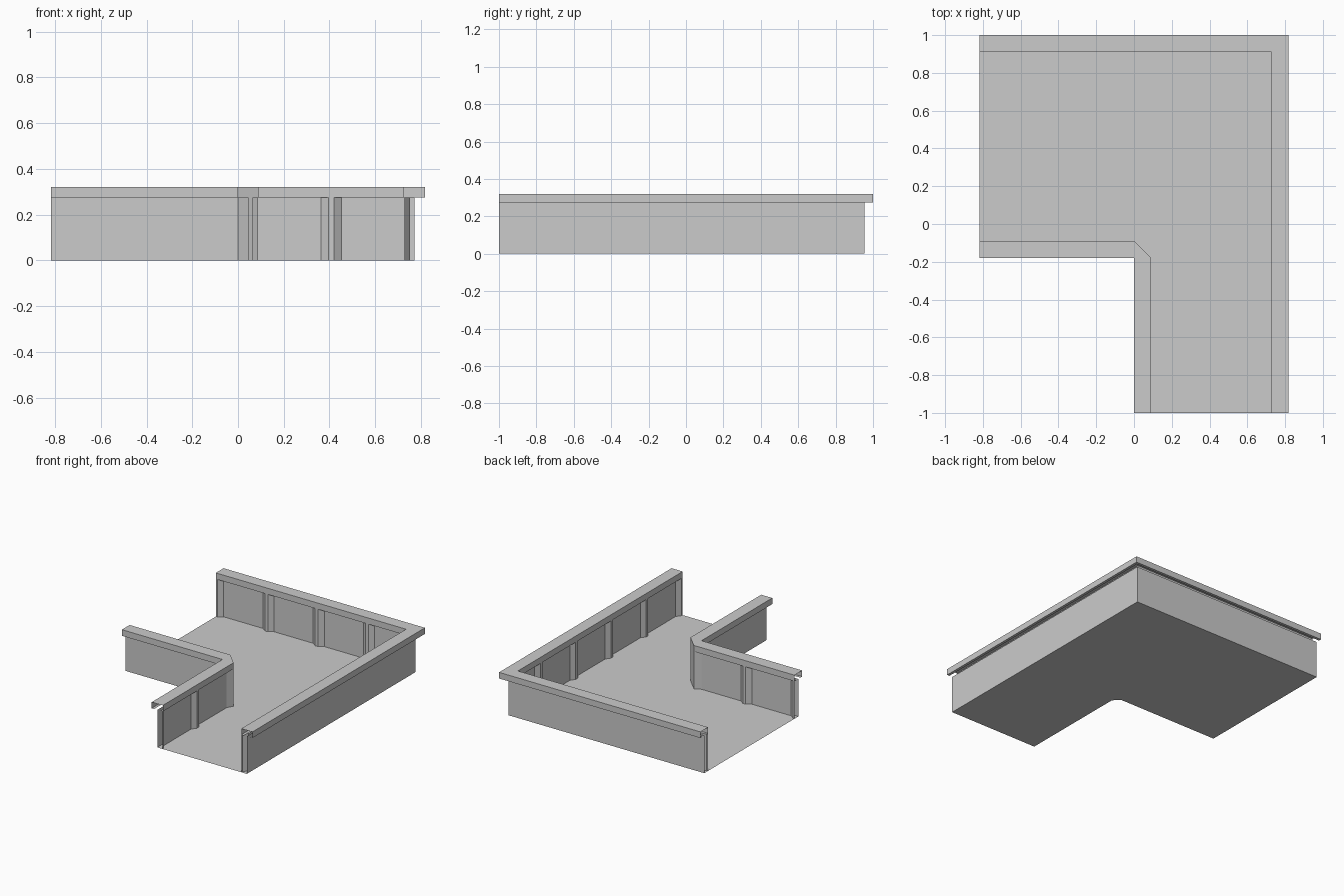
import bpy, bmesh

if "Cube" in bpy.data.objects:
    bpy.data.objects.remove(bpy.data.objects["Cube"])

X, Y, C = 0.817, 1.0, -0.18      # half extents, y of the inside corner
ZL, ZT = 0.275, 0.32             # rail underside and top
MID, BASE, PEAK = 0.045, 0.064, 0.088  # wall offsets from the rail's outside edge
STEP = 0.4085                    # pillar spacing


def outer(d):
    return [(-X, Y - d), (X - d, Y - d), (X - d, -Y)]


def inner(d):
    # the inside corner gets a chamfer that grows with the offset
    return [(-X, C + d), (0, C + d), (d, C), (d, -Y)]


def make(name, rows, flip=False):
    """Skin a grid of point rows into a sheet."""
    bm = bmesh.new()
    grid = [[bm.verts.new(p) for p in row] for row in rows]
    for a, b in zip(grid, grid[1:]):
        for i in range(len(a) - 1):
            q = [a[i], a[i + 1], b[i + 1], b[i]]
            bm.faces.new(q[::-1] if flip else q)
    bmesh.ops.remove_doubles(bm, verts=bm.verts, dist=1e-5)
    me = bpy.data.meshes.new(name)
    bm.to_mesh(me)
    bm.free()
    ob = bpy.data.objects.new(name, me)
    bpy.context.collection.objects.link(ob)
    return ob


def wall(name, pts, flip):
    return make(name, [[(x, y, z) for x, y in pts] for z in (0, ZL)], flip)


def pillars(start, end, centres):
    """(position, offset) pairs along a run, with a trapezoid bump per centre."""
    out = []
    for c in centres:
        for s, d in ((-0.045, BASE), (-0.012, PEAK), (0.012, PEAK), (0.045, BASE)):
            if start < c + s < end:
                out.append((c + s, d))
    return out


# Rails: open channel with a flat top, two lips and short underside flanges
profile = [(0.02, ZL), (0, ZL), (0, ZT), (0.09, ZT), (0.09, ZL), (0.07, ZL)]
for name, path, flip in (("outer_rail", outer, True), ("inner_rail", inner, False)):
    make(name, [[(x, y, z) for x, y in path(d)] for d, z in profile], not flip)

# Flat outside faces of the walls
wall("outer_wall_outside", outer(MID), True)
wall("inner_wall_outside", inner(MID), False)

# Pillared channel faces of the outer wall
back = [(-X, PEAK)] + pillars(-X, X - 0.1, [-X + STEP * k for k in range(4)])
side = [(-Y, PEAK)] + pillars(-Y, Y - 0.1, [-Y + STEP * k for k in range(5)])
pts = [(s, Y - d) for s, d in back]
pts.append((X - BASE, Y - BASE))
pts += [(X - d, s) for s, d in reversed(side)]
wall("outer_wall_pillars", pts, False)

# Pillared channel faces of the inner wall, with a corner pillar
left = [(-X, PEAK)] + pillars(-X, 0, [-X, -X + STEP]) + [(-0.045, BASE), (0, PEAK)]
down = [(-Y, PEAK)] + pillars(-Y, C, [-Y, -Y + STEP]) + [(C - 0.045, BASE), (C, PEAK)]
pts = [(s, C + d) for s, d in left] + [(d, s) for s, d in reversed(down)]
wall("inner_wall_pillars", pts, True)

# Floor: a single L-shaped plate under the walls
me = bpy.data.meshes.new("floor")
loop = [(x, y, 0) for x, y in inner(MID)] + [(x, y, 0) for x, y in reversed(outer(MID))]
me.from_pydata(loop, [], [list(range(len(loop)))[::-1]])
if me.polygons[0].normal.z < 0:
    me.flip_normals()
bpy.context.collection.objects.link(bpy.data.objects.new("floor", me))
